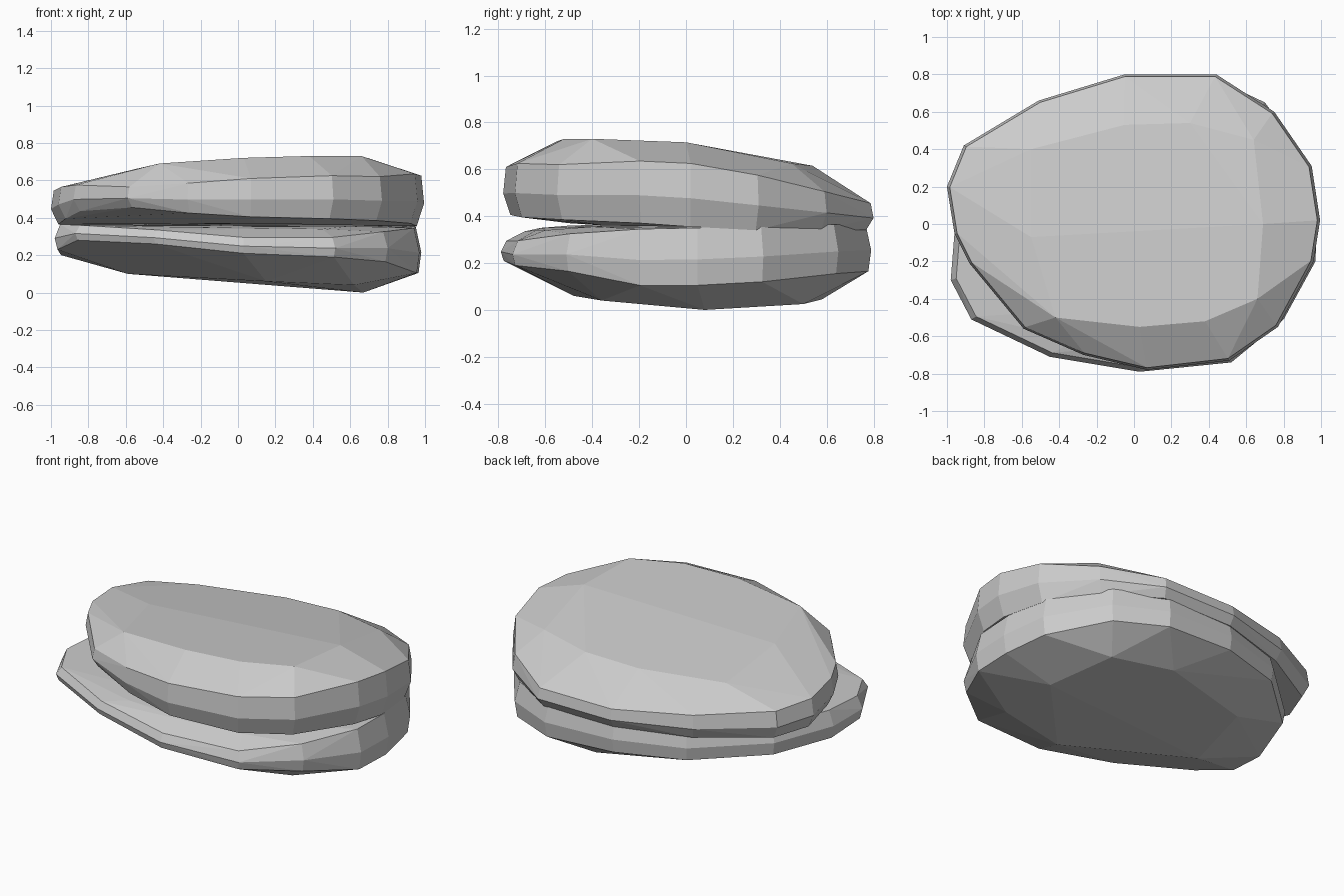
import bpy, bmesh, math


def stone(name, rim, crown, base, top_scale, low_scale, mid=0.45):
    """Faceted pebble: rim rows are (x, y, z_top, z_bottom), capped by crown and base points."""
    pts = list(crown) + list(base)
    for x, y, zt, zb in rim:
        pts.append((x * top_scale, y * top_scale, zt))
        pts.append((x, y, zb + (zt - zb) * mid))
        pts.append((x * low_scale, y * low_scale, zb))
    bm = bmesh.new()
    for p in pts:
        bm.verts.new(p)
    res = bmesh.ops.convex_hull(bm, input=bm.verts[:])
    junk = [v for v in bm.verts if not v.link_faces]
    bmesh.ops.delete(bm, geom=junk, context='VERTS')
    # merge nearly coplanar triangles into broad facets
    bmesh.ops.dissolve_limit(bm, angle_limit=math.radians(3),
                             verts=bm.verts[:], edges=bm.edges[:])
    bmesh.ops.recalc_face_normals(bm, faces=bm.faces[:])
    me = bpy.data.meshes.new(name)
    bm.to_mesh(me)
    bm.free()
    ob = bpy.data.objects.new(name, me)
    bpy.context.collection.objects.link(ob)
    return ob


# Upper stone: tilted down toward the back
stone(
    "upper_stone",
    rim=[(0.995, 0.02, 0.63, 0.36), (0.95, 0.31, 0.58, 0.345), (0.75, 0.60, 0.51, 0.345),
         (0.44, 0.80, 0.46, 0.345), (-0.05, 0.80, 0.46, 0.345), (-0.51, 0.66, 0.49, 0.345),
         (-0.91, 0.42, 0.53, 0.36), (-1.0, 0.20, 0.55, 0.37), (-0.96, -0.05, 0.57, 0.40),
         (-0.88, -0.21, 0.58, 0.44), (-0.59, -0.56, 0.57, 0.46), (-0.27, -0.70, 0.59, 0.43),
         (0.07, -0.78, 0.615, 0.41), (0.51, -0.73, 0.63, 0.40), (0.77, -0.55, 0.625, 0.39),
         (0.96, -0.20, 0.64, 0.375)],
    crown=[(-0.42, -0.50, 0.695), (0.03, -0.55, 0.725), (0.38, -0.52, 0.735),
           (0.66, -0.40, 0.735), (0.69, 0.0, 0.72), (0.64, 0.45, 0.63),
           (0.30, 0.54, 0.62), (-0.05, 0.53, 0.61), (-0.55, 0.40, 0.605),
           (-0.55, -0.07, 0.665), (0.15, -0.02, 0.71)],
    base=[(-0.50, -0.20, 0.40), (0.1, -0.50, 0.375), (0.6, -0.35, 0.365),
          (0.7, 0.2, 0.345), (-0.6, 0.3, 0.355)],
    top_scale=0.985, low_scale=0.96)

# Lower stone: deepest toward the right, swung forward on the left
stone(
    "lower_stone",
    rim=[(0.98, 0.05, 0.355, 0.11), (0.93, 0.33, 0.365, 0.125), (0.70, 0.65, 0.37, 0.16),
         (0.40, 0.79, 0.37, 0.17), (-0.05, 0.78, 0.37, 0.19), (-0.46, 0.65, 0.37, 0.20),
         (-0.82, 0.32, 0.37, 0.205), (-0.96, -0.05, 0.37, 0.205), (-0.98, -0.30, 0.37, 0.235),
         (-0.87, -0.51, 0.365, 0.285), (-0.45, -0.71, 0.34, 0.265), (0.03, -0.79, 0.30, 0.215),
         (0.52, -0.74, 0.30, 0.195), (0.80, -0.51, 0.33, 0.17), (0.97, -0.20, 0.35, 0.11)],
    crown=[(-0.30, -0.62, 0.355), (0.10, -0.64, 0.345), (0.45, -0.60, 0.345),
           (0.60, -0.40, 0.36)],
    base=[(0.67, 0.08, 0.005), (0.62, -0.36, 0.045), (0.15, -0.48, 0.065),
          (-0.02, 0.0, 0.05), (-0.59, -0.15, 0.105), (0.58, 0.50, 0.03),
          (0.2, 0.58, 0.05), (-0.45, 0.35, 0.10), (0.0, 0.1, 0.045)],
    top_scale=0.97, low_scale=0.985)
# settle the pile on the ground
for ob in bpy.context.collection.objects:
    ob.location.z = -0.005
